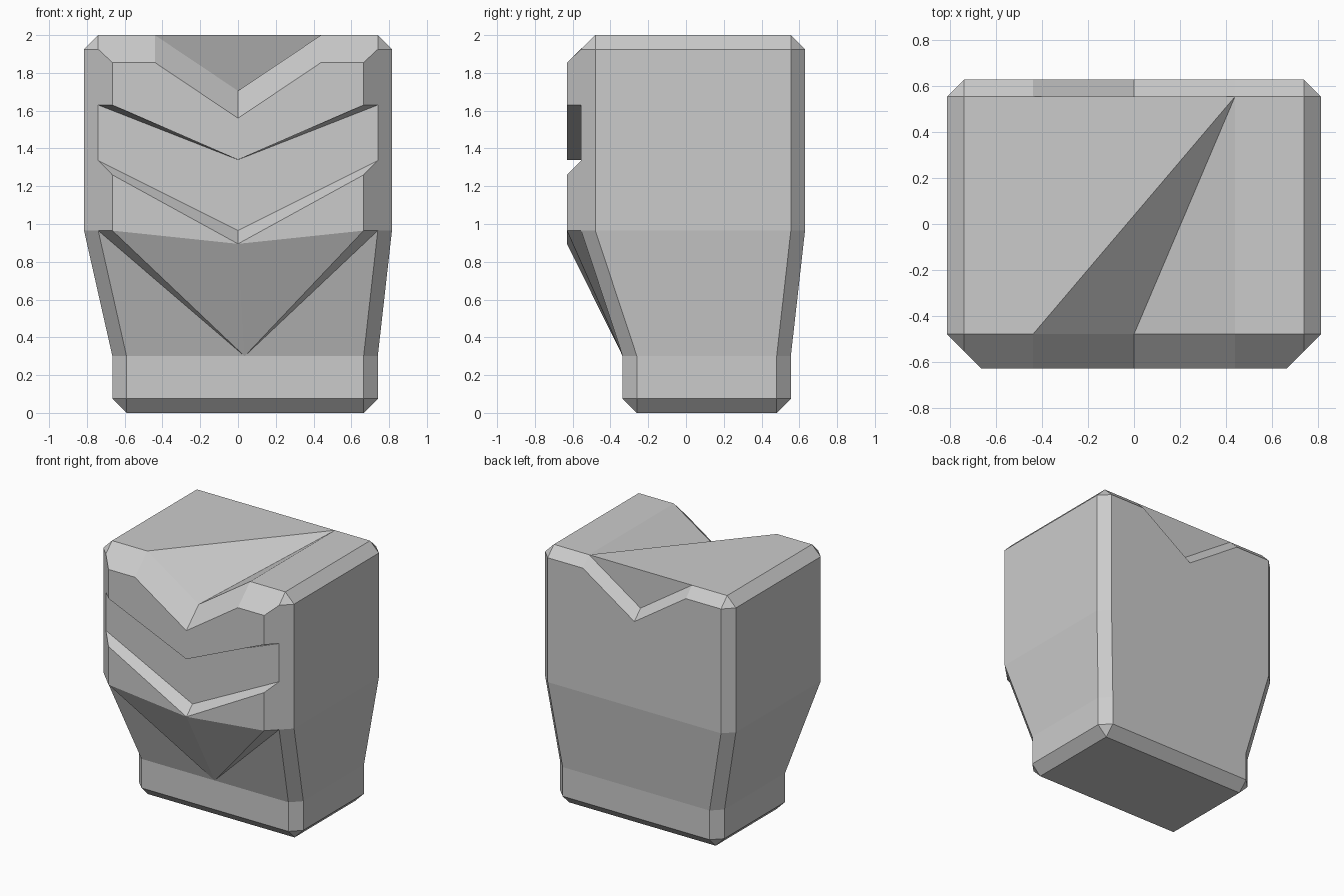
import bpy, bmesh

if "Cube" in bpy.data.objects:
    bpy.data.objects.remove(bpy.data.objects["Cube"])

bm = bmesh.new()
B = 0.075                               # bevel size
FRONT, RECESS, INNER = -0.63, -0.555, -0.48
BACK = 0.63
WAIST, NECK = 0.965, 0.30


def face(*pts):
    """Add one polygon, dropping repeated corners."""
    clean = []
    for p in pts:
        if p not in clean:
            clean.append(p)
    if len(clean) > 2:
        bm.faces.new([bm.verts.new(p) for p in clean])


def ring(x0, x1, y0, y1, c, z):
    """Rectangle with cut corners, starting at the front left."""
    pts = [(x0 + c, y0), (x1 - c, y0), (x1, y0 + c), (x1, y1 - c),
           (x1 - c, y1), (x0 + c, y1), (x0, y1 - c), (x0, y0 + c)]
    return [(round(x, 4), round(y, 4), z) for x, y in pts]


# Shell: bevelled foot, taper and upper block (0 = front side, 4 = back side)
rings = [ring(-0.59, 0.665, -0.26, 0.48, 0, 0),
         ring(-0.665, 0.74, -0.335, 0.555, B, B),
         ring(-0.665, 0.74, -0.335, 0.555, B, NECK),
         ring(-0.815, 0.815, RECESS, BACK, B, WAIST),
         ring(-0.815, 0.815, RECESS, BACK, B, 2 - B),
         ring(-0.74, 0.74, INNER, BACK - B, 0, 2)]
open_sides = [(), (), (0,), (0, 4), (0, 4)]
face(*rings[0])
for lo, hi, skip in zip(rings, rings[1:], open_sides):
    for i in range(8):
        if i not in skip:
            j = (i + 1) % 8
            face(lo[i], lo[j], hi[j], hi[i])

tip = (0.035, -0.335, NECK)
for s, foot in ((-1, rings[2][0]), (1, rings[2][1])):
    def p(x, y, z):
        return (s * x, y, z)

    # Upper chevron plate with bevelled top and undercut
    a, b = p(0.665, FRONT, 1.855), p(0.665, FRONT, 1.63)
    notch_f, notch_t = p(0, FRONT, 1.56), p(0, INNER, 1.705)
    sh_f, sh_t = p(0.44, FRONT, 1.855), p(0.44, INNER, 2)
    a2, b2 = p(0.74, RECESS, 1.925), p(0.74, RECESS, 1.63)
    face(notch_f, sh_f, a, b, p(0, FRONT, 1.34))
    face(a, a2, b2, b)
    face(notch_t, notch_f, sh_f, sh_t)
    face(sh_t, sh_f, a, a2, p(0.74, INNER, 2))
    face(b, b2, p(0, RECESS, 1.34), p(0, FRONT, 1.34))

    # Recessed chevron band
    c2, mid = p(0.74, RECESS, 1.335), p(0, RECESS, 0.965)
    face(b2, p(0, RECESS, 1.34), mid, c2)

    # Lower chevron plate and the wedge below it
    c, low = p(0.665, FRONT, 1.26), p(0, FRONT, 0.895)
    d, d2 = p(0.665, FRONT, WAIST), p(0.74, RECESS, WAIST)
    face(c2, mid, low, c)
    face(c, low, d)
    face(c, c2, d2, d)
    face(d, low, tip)
    face(d, d2, tip)
    face(d2, tip, foot)

    # Back wall and its bevelled notch
    bn_t, bn = p(0, BACK - B, 1.705), p(0, BACK, 1.63)
    bs_t, bs = p(0.44, BACK - B, 2), p(0.44, BACK, 1.925)
    be_t, be = p(0.74, BACK - B, 2), p(0.74, BACK, 1.925)
    face(bn, bs, be, p(0.74, BACK, WAIST), p(0, BACK, WAIST))
    face(bn_t, bn, bs, bs_t)
    face(bs_t, bs, be, be_t)

    # Flat top shoulder
    face(sh_t, p(0.74, INNER, 2), be_t, bs_t)

# Top centre: flat triangle, front slopes, closed back notch
fl, fr = (-0.44, INNER, 2), (0.44, INNER, 2)
bl, br = (-0.44, BACK - B, 2), (0.44, BACK - B, 2)
fm, bk = (0, INNER, 1.705), (0, BACK - B, 1.705)
face(fl, br, bl)
face(fl, fm, br)
face(fm, fr, br)
face(br, bk, bl)

bmesh.ops.remove_doubles(bm, verts=bm.verts, dist=0.002)
bmesh.ops.recalc_face_normals(bm, faces=bm.faces)
mesh = bpy.data.meshes.new("chevron_body")
bm.to_mesh(mesh)
bm.free()
bpy.context.collection.objects.link(bpy.data.objects.new("chevron_body", mesh))
